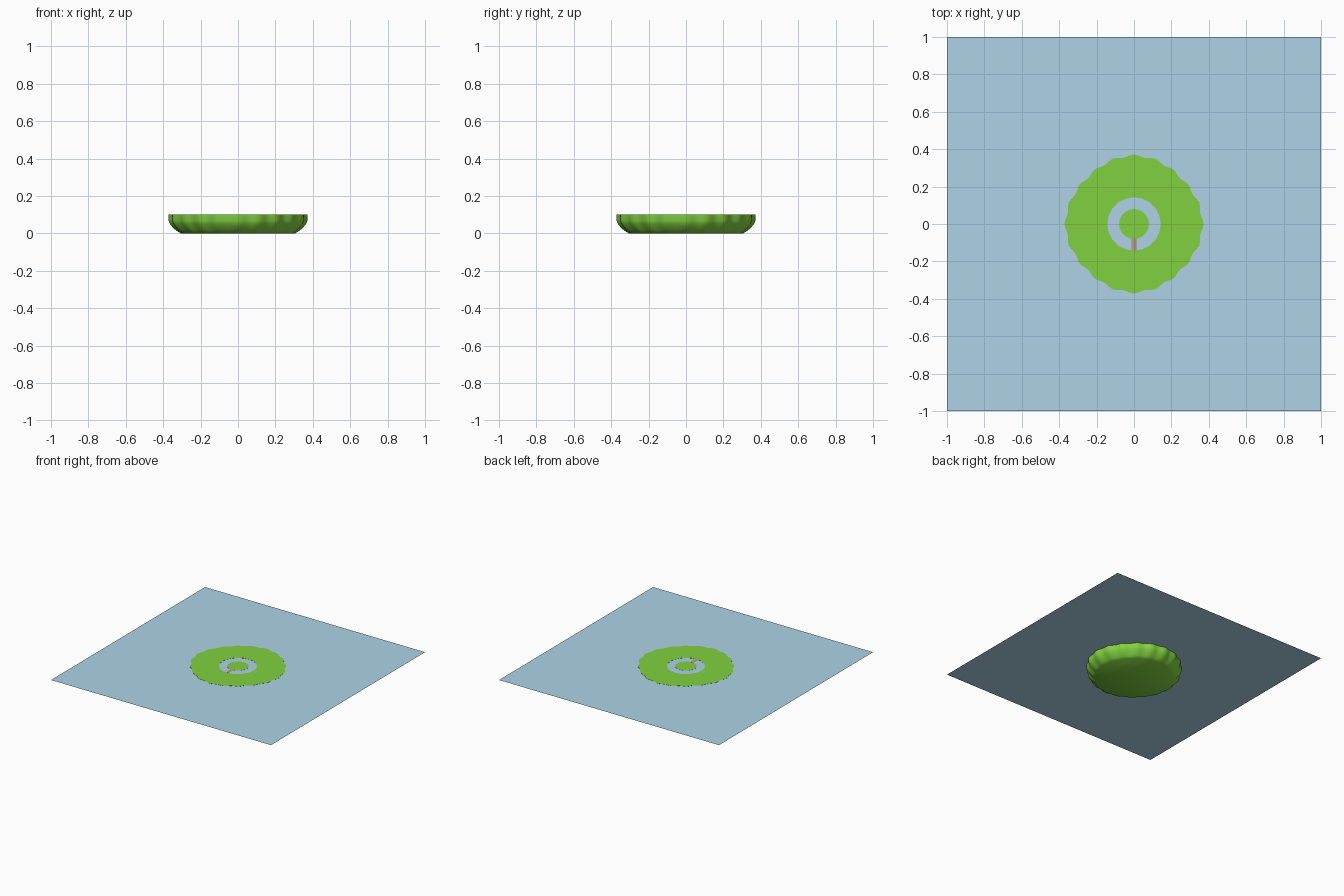
import bpy, bmesh, math

if "Cube" in bpy.data.objects:
    bpy.data.objects.remove(bpy.data.objects["Cube"])


def mat(name, col):
    m = bpy.data.materials.new(name)
    m.diffuse_color = (*col, 1)
    m.use_nodes = True
    m.node_tree.nodes["Principled BSDF"].inputs["Base Color"].default_value = m.diffuse_color
    return m


def make(name, bm, material, smooth=True):
    bmesh.ops.remove_doubles(bm, verts=bm.verts, dist=1e-5)
    bmesh.ops.recalc_face_normals(bm, faces=bm.faces)
    me = bpy.data.meshes.new(name)
    bm.to_mesh(me)
    bm.free()
    me.materials.append(material)
    ob = bpy.data.objects.new(name, me)
    bpy.context.collection.objects.link(ob)
    if smooth:
        bpy.ops.object.select_all(action='DESELECT')
        ob.select_set(True)
        bpy.context.view_layer.objects.active = ob
        bpy.ops.object.shade_smooth_by_angle(angle=math.radians(35))
    return ob


GRASS = mat("grass", (0.22, 0.64, 0.05))
WATER = mat("water", (0.42, 0.65, 0.79))
WOOD = mat("wood", (0.45, 0.33, 0.22))
TOP = 0.1
N = 120


def wave(a):
    # scalloped shoreline offset
    return 0.007 * math.cos(4 * a) + 0.006 * math.cos(20 * a) - 0.013


# island: scalloped bowl with a round moat cut in its flat top
# profile points: radius, height, scallop strength
profile = [(0.305, 0, 0.5), (0.322, 0.01, 0.6), (0.338, 0.022, 0.8),
           (0.353, 0.037, 1), (0.366, 0.054, 1), (0.371, 0.068, 1),
           (0.372, TOP, 1), (0.143, TOP, 0), (0.143, 0.06, 0),
           (0.08, 0.06, 0), (0.08, TOP, 0)]
bm = bmesh.new()
rings = []
for r, z, k in profile:
    ring = []
    for i in range(N):
        a = math.tau * i / N
        rr = r + k * wave(a)
        if k == 0:  # moat edges are 20-sided
            s = math.tau / 20
            rr = r * math.cos(s / 2) / math.cos(a % s - s / 2)
        ring.append(bm.verts.new((rr * math.cos(a), rr * math.sin(a), z)))
    rings.append(ring)
for lo, hi in zip(rings, rings[1:]):
    for i in range(N):
        j = (i + 1) % N
        bm.faces.new((lo[i], lo[j], hi[j], hi[i]))
bm.faces.new(rings[0][::-1])
bm.faces.new(rings[-1])
make("island", bm, GRASS)

# water sheet, just under the grass level
bm = bmesh.new()
bmesh.ops.create_grid(bm, x_segments=1, y_segments=1, size=1)
for v in bm.verts:
    v.co.z = TOP - 0.001
make("water", bm, WATER, False)

# low log bridge across the front of the moat
bm = bmesh.new()
bmesh.ops.create_cone(bm, cap_ends=True, segments=12, radius1=0.017,
                      radius2=0.017, depth=0.066)
for v in bm.verts:
    x, y, z = v.co
    v.co = (x, z - 0.11, 0.095 + y * 0.4)
make("log_bridge", bm, WOOD)
